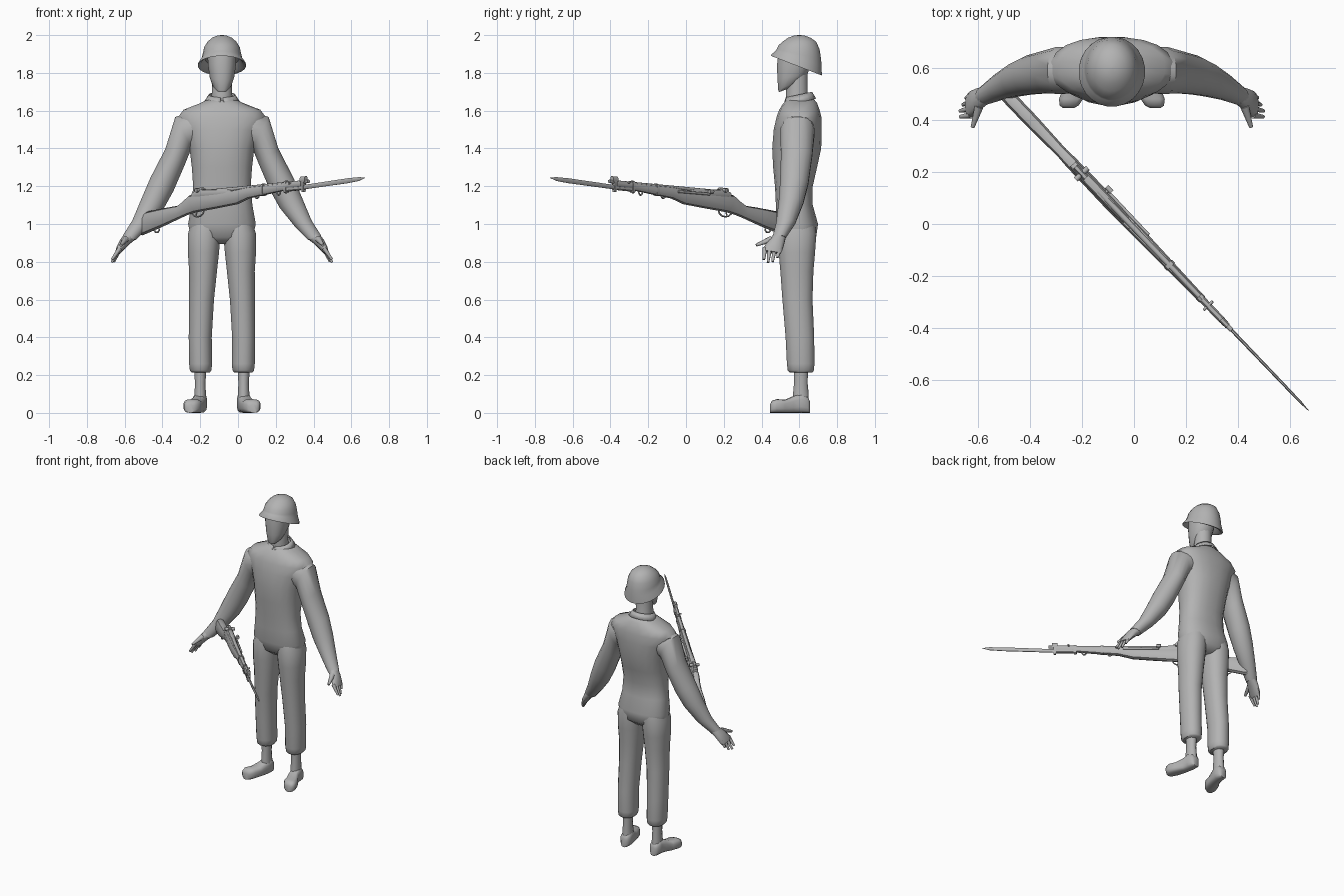
import bpy, bmesh, math
from mathutils import Vector as V

CX = -0.085  # centre line of the figure

grey = bpy.data.materials.new("plain_grey")
grey.diffuse_color = (0.45, 0.45, 0.45, 1)


def finish(bm, name, angle=50):
    bmesh.ops.recalc_face_normals(bm, faces=bm.faces)
    me = bpy.data.meshes.new(name)
    bm.to_mesh(me)
    bm.free()
    me.materials.append(grey)
    me.shade_smooth()
    me.set_sharp_from_angle(angle=math.radians(angle))
    ob = bpy.data.objects.new(name, me)
    bpy.context.collection.objects.link(ob)
    return ob


def loft(name, rings, n=16, p=1.0, angle=50):
    """Skin a tube through (centre, half axis u, half axis v) rings."""
    bm = bmesh.new()
    loops = []
    f = lambda t: math.copysign(abs(t) ** p, t) if abs(t) > 1e-6 else 0
    for c, u, v in rings:
        loops.append([bm.verts.new(V(c) + V(u) * f(math.cos(a)) + V(v) * f(math.sin(a)))
                      for a in (2 * math.pi * (i + 0.5) / n for i in range(n))])
    for a, b in zip(loops, loops[1:]):
        for i in range(n):
            j = (i + 1) % n
            bm.faces.new((a[i], a[j], b[j], b[i]))
    bm.faces.new(loops[0])
    bm.faces.new(loops[-1])
    return finish(bm, name, angle)


def flat(z, hw, y0, y1, tilt=0.0, x=CX):
    """Level ring, optionally tilted front to back."""
    return ((x, (y0 + y1) / 2, z), (hw, 0, 0), (0, (y1 - y0) / 2, tilt))


def rod(name, a, b, r0, r1=None, n=8):
    a, b = V(a), V(b)
    d = (b - a).normalized()
    u = d.orthogonal().normalized()
    w = d.cross(u)
    r1 = r0 if r1 is None else r1
    return loft(name, [(a, u * r0, w * r0), (b, u * r1, w * r1)], n)


# Torso with hips and shoulders
loft("torso", [flat(*r) for r in [
    (0.895, .08, .54, .65), (0.93, .165, .495, .69), (1.0, .181, .48, .70),
    (1.1, .163, .475, .672), (1.2, .154, .47, .672), (1.3, .161, .46, .695),
    (1.4, .173, .455, .717), (1.5, .205, .463, .720), (1.565, .236, .478, .718),
    (1.605, .205, .492, .708), (1.64, .115, .515, .695), (1.665, .065, .54, .675)]],
    20, 0.85)

# Neck and head
loft("neck", [flat(1.62, .062, .53, .665), flat(1.69, .055, .527, .645),
              flat(1.8, .055, .54, .645)])
loft("head", [flat(1.708, .028, .492, .545, .01), flat(1.735, .05, .487, .61, .025),
              flat(1.78, .066, .483, .645, .015), flat(1.84, .075, .48, .66),
              flat(1.895, .078, .487, .67)], 16, 0.9)

# Helmet with flared, tilted rim
loft("helmet", [flat(*r) for r in [
    (1.875, .09, .49, .69, -.04), (1.846, .112, .47, .70, -.05),
    (1.838, .128, .45, .72, -.052), (1.848, .126, .451, .72, -.05),
    (1.875, .108, .473, .719, -.042), (1.90, .102, .479, .716, -.025),
    (1.935, .095, .488, .708, -.01), (1.965, .077, .51, .69, 0),
    (1.986, .053, .54, .66, 0), (1.997, .026, .57, .63, 0), (2.0, .005, .595, .605, 0)]],
    24)

# Shirt collar: open band with pointed front corners
bm = bmesh.new()
prev = None
N = 18
for i in range(N + 1):
    a = -math.pi / 2 + 0.1 + (2 * math.pi - 0.2) * i / N
    s, c = math.sin(a), math.cos(a)
    dip = 0.022 if i in (1, N - 1) else 0
    top = bm.verts.new((CX + .07 * c, .597 + .07 * s, 1.685 + .015 * s))
    low = bm.verts.new((CX + .096 * c, .602 + .087 * s, 1.645 + .02 * s - dip))
    if prev:
        bm.faces.new((prev[0], top, low, prev[1]))
    prev = (top, low)
ob = finish(bm, "collar")
ob.modifiers.new("thickness", 'SOLIDIFY').thickness = 0.006

for s, side in ((-1, "right"), (1, "left")):
    X = lambda d: CX + s * d

    # Trouser leg: z, offset, half width, y, half depth
    loft(side + "_trouser_leg", [((X(d), y, z), (w, 0, 0), (0, h, 0)) for z, d, w, y, h in [
        (.215, .113, .05, .608, .062), (.225, .113, .058, .608, .071),
        (.26, .113, .062, .607, .074), (.4, .115, .062, .603, .077),
        (.6, .108, .067, .590, .081), (.75, .100, .075, .587, .089),
        (.85, .098, .084, .587, .098), (.95, .093, .088, .588, .104),
        (1.02, .08, .08, .59, .09)]], 16, 0.92)

    # Ankle and shoe
    loft(side + "_ankle", [((X(.115), .608, z), (w, 0, 0), (0, h, 0)) for z, w, h in [
        (.03, .034, .044), (.1, .031, .043), (.16, .029, .037), (.25, .034, .04)]], 12)
    loft(side + "_shoe", [((X(d), y, t / 2), (w, 0, 0), (0, 0, t / 2)) for y, d, w, t in [
        (.657, .115, .02, .06), (.645, .115, .033, .085), (.61, .116, .038, .105),
        (.57, .124, .036, .09), (.525, .142, .045, .07), (.48, .157, .047, .073),
        (.455, .164, .037, .064), (.445, .167, .02, .045)]], 14, 0.65)

    # Arm: outer and inner edge points, then y and half depth
    loft(side + "_arm", [((X((a + c) / 2), y, (b + d) / 2), (s * (a - c) / 2, 0, (b - d) / 2),
                          (0, h, 0)) for a, b, c, d, y, h in [
        (.18, 1.59, .09, 1.43, .59, .09), (.248, 1.568, .16, 1.40, .59, .092),
        (.30, 1.40, .197, 1.31, .585, .084), (.38, 1.245, .255, 1.175, .572, .076),
        (.425, 1.14, .305, 1.085, .556, .067), (.475, 1.02, .382, .99, .528, .052),
        (.525, .94, .455, .915, .493, .036)]], 16)

    # Palm, fingers and thumb
    loft(side + "_palm", [((X(d), y, z), (s * w, 0, w * .5), (0, h, -h * .15))
                          for d, y, z, w, h in [
        (.485, .495, .935, .03, .034), (.515, .478, .905, .024, .044),
        (.54, .462, .87, .018, .05), (.552, .456, .85, .012, .046)]], 12)
    for k, (y0, d, y1, z) in enumerate([(.418, .582, .412, .812), (.444, .583, .434, .797),
                                        (.47, .572, .458, .80), (.494, .56, .484, .822)]):
        rod(f"{side}_finger_{k + 1}", (X(.54), y0, .872), (X(d), y1, z), .013, .007)
    rod(side + "_thumb", (X(.51), .452, .92), (X(.535), .372, .888), .018, .008)

# Rifle, laid along a slanted line; points given by x, height and sideways offset
across = V((1.045, 1, 0)).normalized()


def P(x, z, off=0.0):
    return V((x, -0.715 - 1.045 * (x - 0.669), z)) + across * off


def bar(name, secs, n=10, p=0.75):
    """Sections: lower x, lower z, upper x, upper z, half width."""
    return loft(name, [((P(a, b) + P(c, d)) / 2, across * w, (P(c, d) - P(a, b)) / 2)
                       for a, b, c, d, w in secs], n, p, 40)


bar("rifle_stock", [
    (-.517, .945, -.49, 1.055, .024), (-.505, .94, -.475, 1.067, .028),
    (-.40, .985, -.385, 1.085, .028), (-.31, 1.028, -.315, 1.097, .024),
    (-.265, 1.048, -.285, 1.122, .022), (-.22, 1.062, -.255, 1.152, .025),
    (-.1, 1.085, -.1, 1.165, .027), (0, 1.105, 0, 1.185, .025),
    (.06, 1.135, .06, 1.197, .022), (.25, 1.177, .25, 1.217, .016)])
rod("rifle_barrel", P(-.2, 1.166), P(.375, 1.226), .012, .009, 10)
bar("receiver", [(-.235, 1.13, -.235, 1.168, .018), (-.21, 1.13, -.21, 1.182, .02),
                 (-.06, 1.14, -.06, 1.186, .02), (-.03, 1.15, -.03, 1.182, .016)])
bar("rear_sight", [(-.225, 1.15, -.225, 1.19, .012), (-.185, 1.15, -.185, 1.195, .012)], 8)
for off in (-.032, .032):
    rod("sight_knob", P(-.2, 1.178), P(-.2, 1.178, off), .011)
rod("bolt_arm", P(-.12, 1.165), P(-.12, 1.17, .036), .007)
rod("bolt_knob", P(-.13, 1.172, .034), P(-.11, 1.172, .034), .01)
rod("operating_rod", P(-.12, 1.158, .024), P(.04, 1.172, .022), .007)
for x, z in ((-.01, 1.15), (.13, 1.18), (.25, 1.195)):
    bar("barrel_band", [(x, z - .033, x, z + .034, .022 if x < .2 else .017),
                        (x + .012, z - .032, x + .012, z + .035, .022 if x < .2 else .017)])

# Trigger guard and sling loops, as bent wires
for name, x, z, w, h in (("trigger_guard", -.215, 1.072, .035, .034),
                         ("front_sling_loop", .1, 1.16, .013, .024),
                         ("muzzle_sling_loop", .215, 1.175, .01, .022),
                         ("butt_sling_loop", -.43, .975, .014, .02)):
    pts = [P(x + w * math.cos(t), z - h * math.sin(t))
           for t in (math.pi * i / 6 for i in range(7))]
    for a, b in zip(pts, pts[1:]):
        rod(name, a, b, .0045, n=6)
rod("trigger", P(-.215, 1.075), P(-.222, 1.047), .004, n=6)

# Bayonet and muzzle fittings
bar("bayonet_grip", [(.255, 1.17, .255, 1.197, .011), (.345, 1.18, .345, 1.205, .011)], 8)
bar("bayonet_guard", [(.342, 1.168, .342, 1.238, .013), (.352, 1.168, .352, 1.238, .013)], 8)
bar("front_sight", [(.335, 1.215, .335, 1.252, .012), (.36, 1.217, .36, 1.254, .012)], 8)
bar("gas_cylinder", [(.25, 1.182, .25, 1.222, .014), (.34, 1.195, .34, 1.232, .014)], 8)
rod("stacking_hook", P(.285, 1.215, -.024), P(.285, 1.222, .024), .006)
bar("bayonet_blade", [(.345, 1.182, .345, 1.207, .007), (.58, 1.215, .58, 1.243, .006),
                      (.64, 1.227, .64, 1.249, .005), (.672, 1.243, .672, 1.246, .001)], 8, 1.0)
